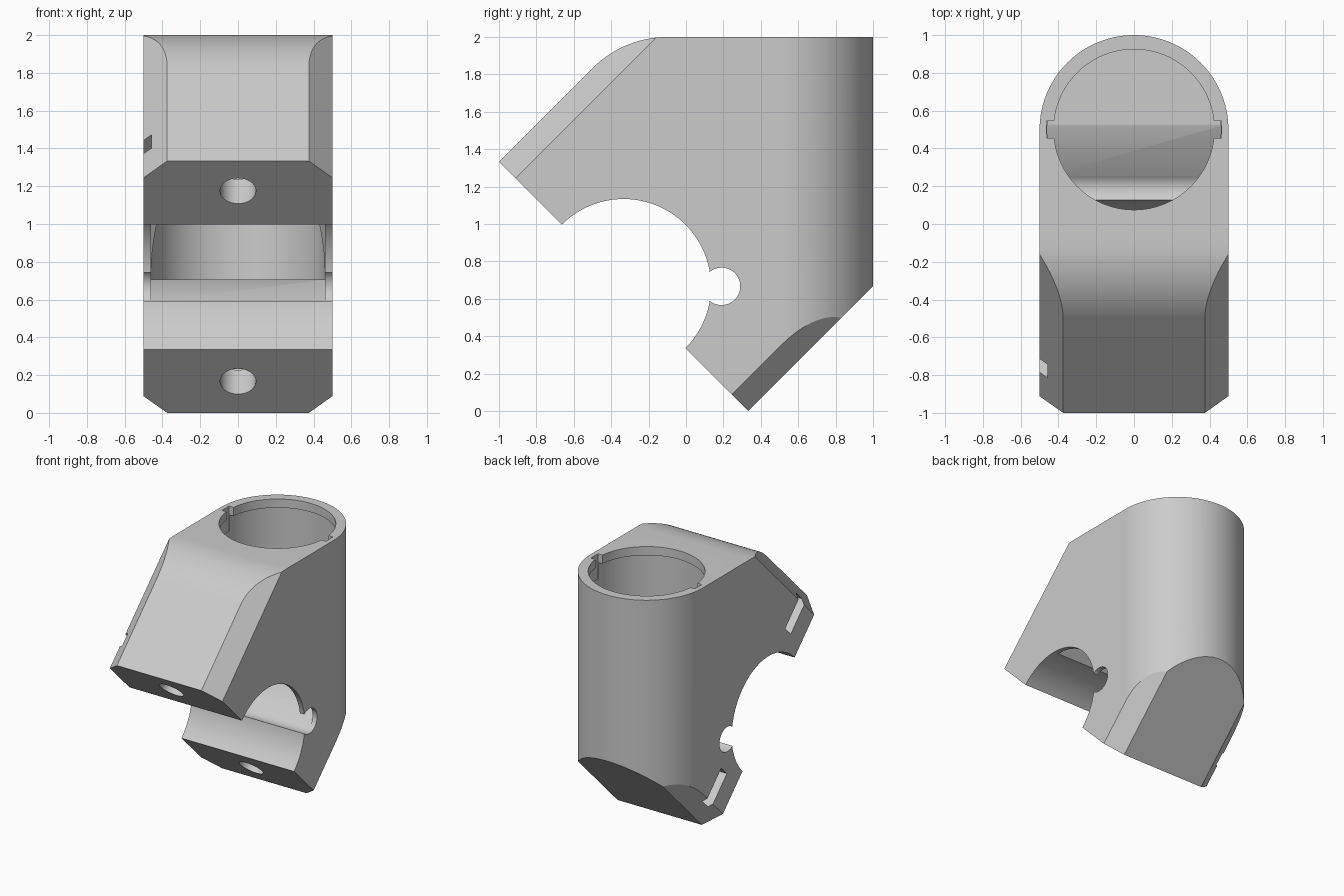
import bpy, bmesh, math
from math import sin, cos, pi, sqrt
from mathutils import Vector

cube = bpy.data.objects.get("Cube")
if cube:
    bpy.data.objects.remove(cube)

X, Y, Z = Vector((1, 0, 0)), Vector((0, 1, 0)), Vector((0, 0, 1))
ALONG = (Y + Z).normalized()     # bolt direction
ACROSS = (Z - Y).normalized()    # normal of the slanted faces


def prism(name, pts, u, v, w, lo, hi):
    """Extrude a closed 2D outline in the u, v plane along w."""
    bm = bmesh.new()
    face = bm.faces.new([bm.verts.new(u * a + v * b + w * lo) for a, b in pts])
    ext = bmesh.ops.extrude_face_region(bm, geom=[face])
    moved = [g for g in ext["geom"] if isinstance(g, bmesh.types.BMVert)]
    bmesh.ops.translate(bm, verts=moved, vec=w * (hi - lo))
    bmesh.ops.recalc_face_normals(bm, faces=bm.faces)
    mesh = bpy.data.meshes.new(name)
    bm.to_mesh(mesh)
    bm.free()
    obj = bpy.data.objects.new(name, mesh)
    bpy.context.collection.objects.link(obj)
    return obj


def arc(cx, cy, r, start, end, n):
    return [(cx + r * cos(start + (end - start) * i / n),
             cy + r * sin(start + (end - start) * i / n)) for i in range(n + 1)]


def circle(cx, cy, r, n=96):
    return arc(cx, cy, r, 0, 2 * pi, n)[:-1]


def rect(x0, x1, y0, y1):
    return [(x0, y0), (x1, y0), (x1, y1), (x0, y1)]


def combine(target, tool, operation):
    mod = target.modifiers.new(operation.lower(), 'BOOLEAN')
    mod.operation, mod.object, mod.solver = operation, tool, 'EXACT'
    bpy.context.view_layer.objects.active = target
    bpy.ops.object.modifier_apply(modifier=mod.name)
    bpy.data.objects.remove(tool)


# Body: side outline with a rounded shoulder
R = 0.57
shoulder = arc(-1 / 3 + R * math.tan(pi / 8), 2 - R, R, pi / 2, 3 * pi / 4, 20)
body = prism("clamp_body", [(-1, 4 / 3), (1.2, 1 / 3 - 1.2), (1.2, 2)] + shoulder,
             Y, Z, X, -0.7, 0.7)

# Plan outline: straight sides with a round back
plan = prism("plan_outline", [(-0.5, -1.2), (0.5, -1.2)] + arc(0, 0.5, 0.5, 0, pi, 72),
             X, Y, Z, -0.5, 2.5)
combine(body, plan, 'INTERSECT')

# Slanted section: chamfered long edges and the flat sloping underside
top, low = 7 / 3 / sqrt(2), -1 / 3 / sqrt(2)
half = [(0.375, low), (0.6, low + 0.225), (0.6, top - 0.225), (0.275, top + 0.1)]
section = prism("slanted_section", half + [(-a, b) for a, b in reversed(half)],
                X, ACROSS, ALONG, -3, 4)
combine(body, section, 'INTERSECT')

# Stepped socket with two key notches in its lip
cutters = [
    prism("socket", circle(0, 0.5, 0.46), X, Y, Z, 0.705, 1.93),
    prism("socket_mouth", circle(0, 0.5, 0.425), X, Y, Z, 1.5, 2.2),
    prism("key_notches", rect(-0.462, 0.462, 0.456, 0.546), X, Y, Z, 1.8, 2.2),
    # Passage from the tube grip into the socket
    prism("passage", [(-0.333, 0.95), (-0.333, 1.133), (0.04, 1.5), (0.337, 1.0),
                      (0.5, 0.73), (0.52, 0.705), (0.21, 0.572), (0.1, 0.667)],
          Y, Z, X, -0.461, 0.461),
    # Tube grip and relief slot
    prism("tube_grip", circle(-1 / 3, 2 / 3, 0.467), Y, Z, X, -0.8, 0.8),
    prism("relief_slot", circle(0.19, 2 / 3, 0.1, 48), Y, Z, X, -0.8, 0.8),
]

# Bolt holes and side-loaded nut slots in both jaws
face = 1 / 3 / sqrt(2)
for jaw, n in (("upper", 2.017 / sqrt(2)), ("lower", 0)):
    cutters.append(prism(jaw + "_bolt_hole", circle(0, n, 0.095, 48),
                         X, ACROSS, ALONG, face - 0.2, face + 0.4))
    cutters.append(prism(jaw + "_nut_slot", rect(-0.8, 0.15, n - 0.14, n + 0.14),
                         X, ACROSS, ALONG, face + 0.18, face + 0.28))
for tool in cutters:
    combine(body, tool, 'DIFFERENCE')

# Plain grey plastic
grey = bpy.data.materials.new("grey_plastic")
grey.use_nodes = True
colour = (0.6, 0.6, 0.6, 1)
grey.diffuse_color = colour
grey.node_tree.nodes["Principled BSDF"].inputs["Base Color"].default_value = colour
body.data.materials.clear()
body.data.materials.append(grey)
for poly in body.data.polygons:
    poly.material_index = 0

bpy.ops.object.select_all(action='DESELECT')
body.select_set(True)
bpy.context.view_layer.objects.active = body
bpy.ops.object.shade_smooth_by_angle(angle=math.radians(25))
